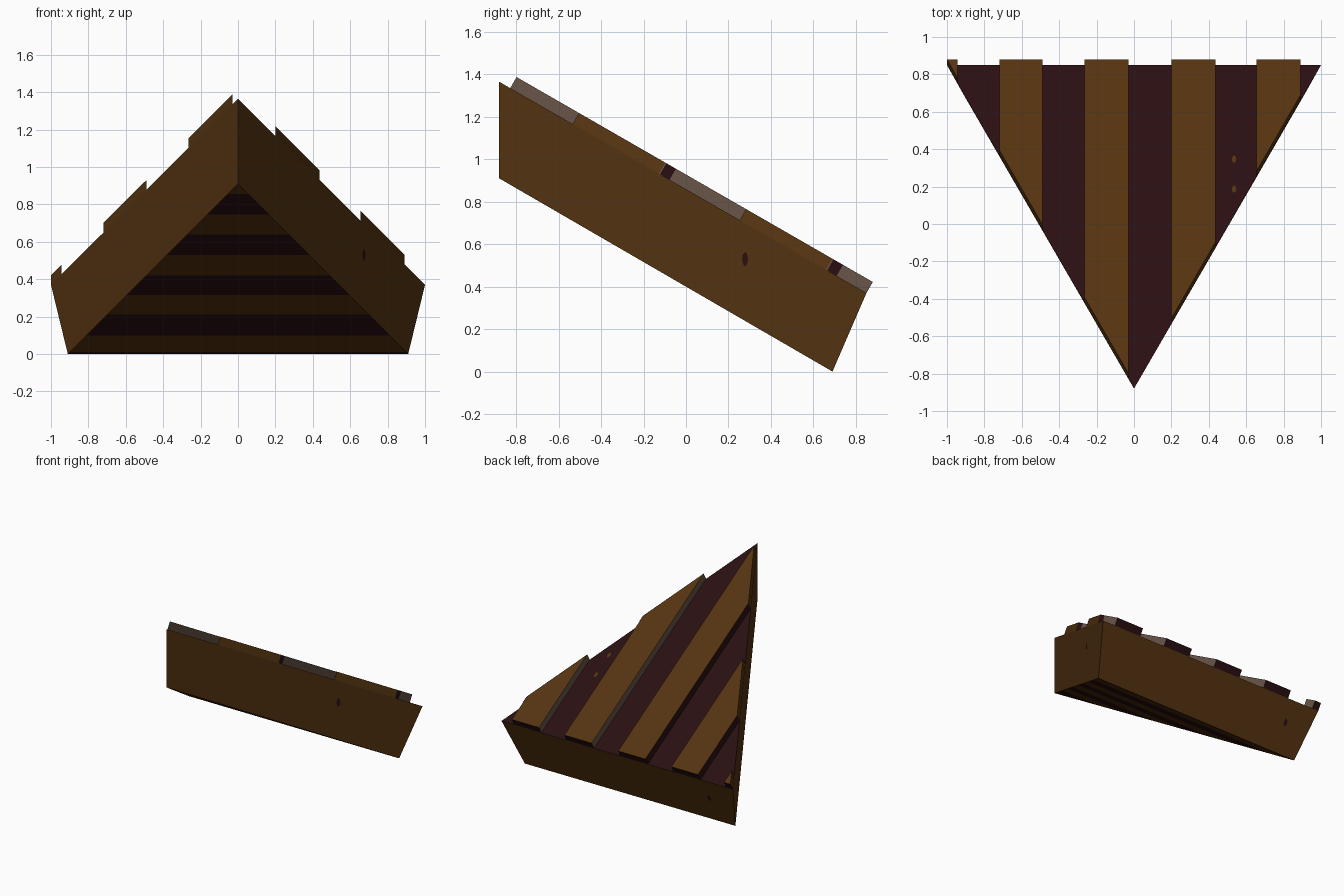
import bpy, bmesh, math
from mathutils import Vector

if "Cube" in bpy.data.objects:
    bpy.data.objects.remove(bpy.data.objects["Cube"])

APEX_Y, BACK_Y = -0.88, 0.85
APEX_Z, BACK_Z = 1.365, 0.37
NORMAL = Vector((0, 0.5, 0.866))          # normal of the tilted top


def material(name, rgb):
    m = bpy.data.materials.new(name)
    m.diffuse_color = (*rgb, 1)
    m.use_nodes = True
    m.node_tree.nodes["Principled BSDF"].inputs["Base Color"].default_value = m.diffuse_color
    return m


BROWN, DARK, GREY = range(3)
MATS = [material("brown wood", (0.091, 0.034, 0.0052)),
        material("dark maroon", (0.0232, 0.0048, 0.006)),
        material("grey wood", (0.141, 0.091, 0.065))]


def finish(bm, name):
    mesh = bpy.data.meshes.new(name)
    bm.to_mesh(mesh)
    bm.free()
    for m in MATS:
        mesh.materials.append(m)
    obj = bpy.data.objects.new(name, mesh)
    bpy.context.collection.objects.link(obj)
    return obj


def prism(bm, top, bottom):
    """Closed solid between two matching polygons."""
    t = [bm.verts.new(p) for p in top]
    b = [bm.verts.new(p) for p in bottom]
    top_face, bottom_face = bm.faces.new(t), bm.faces.new(b[::-1])
    n = len(t)
    for i in range(n):
        j = (i + 1) % n
        bm.faces.new((t[j], t[i], b[i], b[j]))
    bmesh.ops.recalc_face_normals(bm, faces=bm.faces[:])
    return top_face, bottom_face


def on_top(x, y, h=0.0):
    """Point on the tilted top, raised by h."""
    t = (y - APEX_Y) / (BACK_Y - APEX_Y)
    return Vector((x, y, APEX_Z + t * (BACK_Z - APEX_Z))) + NORMAL * h


def edge_y(x):
    return APEX_Y + abs(x) * (BACK_Y - APEX_Y)


# Triangular wedge body with a dark top
bm = bmesh.new()
top, under = prism(bm,
                   [(0, APEX_Y, APEX_Z), (1, BACK_Y, BACK_Z), (-1, BACK_Y, BACK_Z)],
                   [(0, APEX_Y, 0.91), (0.91, 0.69, 0), (-0.91, 0.69, 0)])
top.material_index = DARK
# Underside split into alternating bands
under_faces = [under]
bands = [0.01, 0.10, 0.21, 0.315, 0.42, 0.53, 0.64, 0.745, 0.855]
for z in bands:
    geom = set(under_faces)
    for f in under_faces:
        geom.update(f.verts)
        geom.update(f.edges)
    bmesh.ops.bisect_plane(bm, geom=list(geom), plane_co=(0, 0, z), plane_no=(0, 0, 1))
    bm.normal_update()
    under_faces = [f for f in bm.faces if f.normal.z < -0.5]
for f in under_faces:
    z = f.calc_center_median().z
    f.material_index = DARK if sum(z > b for b in bands) % 2 == 0 else BROWN
finish(bm, "wedge_body")

# Raised planks across the top, trimmed to the triangle
for i, (x0, x1) in enumerate([(-1, -0.945), (-0.72, -0.49), (-0.265, -0.03),
                              (0.2, 0.435), (0.655, 0.89)]):
    outline = [(x0, edge_y(x0)), (x1, edge_y(x1)), (x1, BACK_Y)]
    if x0 > -1:
        outline.append((x0, BACK_Y))
    bm = bmesh.new()
    prism(bm, [on_top(x, y, 0.06) for x, y in outline], [on_top(x, y) for x, y in outline])
    bm.normal_update()
    for f in bm.faces:
        n = f.normal
        if n.x > 0.95:
            f.material_index = GREY
        elif n.x < -0.95:
            f.material_index = GREY if x0 > 0 else DARK
        elif n.dot(NORMAL) < 0.5 and n.y > 0.5:
            f.material_index = DARK          # end grain at the back
    finish(bm, f"top_plank_{i + 1}")


def plate(name, points, mat):
    bm = bmesh.new()
    bm.faces.new([bm.verts.new(p) for p in points]).material_index = mat
    return finish(bm, name)


def knot(name, centre, u, v, mat):
    ring = [math.tau * k / 8 for k in range(8)]
    plate(name, [Vector(centre) + Vector(u) * math.cos(a) + Vector(v) * math.sin(a)
                 for a in ring], mat)


# Dark patches at the front of two plank sides
for i, x in enumerate((0.435, 0.89)):
    y0 = edge_y(x)
    y1, px = y0 + 0.05, x + 0.002
    plate(f"plank_patch_{i + 1}", [on_top(px, y0 + 0.005), on_top(px, y1),
                                   on_top(px, y1, 0.06), on_top(px, y0 + 0.005, 0.06)], DARK)

# Small wood knots on the top, right side and back
for i, y in enumerate((0.345, 0.185)):
    knot(f"top_knot_{i + 1}", on_top(0.535, y, 0.004), (0.012, 0, 0), (0, 0.02, -0.0115), BROWN)
knot("side_knot", (0.674, 0.278, 0.53), (0.008, 0.014, 0), (0, 0, 0.033), DARK)
knot("back_knot", (-0.75, 0.786, 0.21), (-0.014, 0, 0), (0, 0.012, 0.028), DARK)
